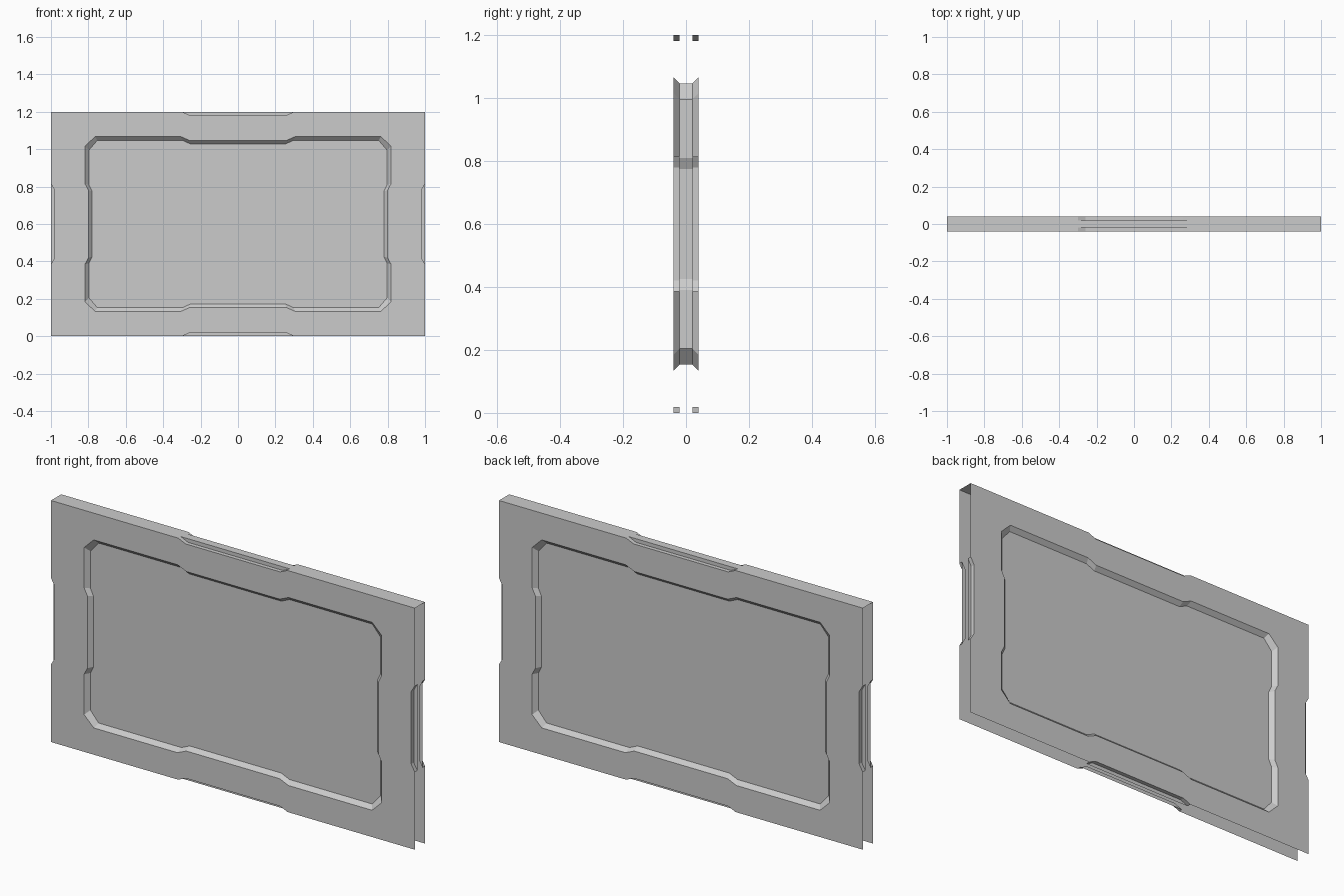
import bpy, bmesh

if "Cube" in bpy.data.objects:
    bpy.data.objects.remove(bpy.data.objects["Cube"])

CZ = 0.6            # centre height
FACE, MID = 0.04, 0.02   # half thickness of the panel and of the inner pane

# Quarter outlines (x, z from centre), ordered from the right side to the top
OUTER = [(0.98, 0.18), (1.0, 0.215), (1.0, 0.6), (0.30, 0.6), (0.26, 0.582)]
RIM = [(0.80, 0.18), (0.818, 0.215), (0.818, 0.415), (0.765, 0.467), (0.305, 0.467), (0.257, 0.446)]
PANE = [(0.78, 0.175), (0.797, 0.21), (0.797, 0.395), (0.752, 0.447), (0.297, 0.447), (0.252, 0.427)]


def full(q):
    """Mirror a quarter outline into a closed loop."""
    half = q + [(-x, z) for x, z in reversed(q)]
    return half + [(-x, -z) for x, z in half]


def ring(bm, pts, y):
    return [bm.verts.new((x, y, z + CZ)) for x, z in pts]


def bridge(bm, a, b):
    n = len(a)
    for i in range(n):
        j = (i + 1) % n
        bm.faces.new((a[i], a[j], b[j], b[i]))


def finish(bm, name):
    bmesh.ops.remove_doubles(bm, verts=bm.verts, dist=1e-5)
    bmesh.ops.recalc_face_normals(bm, faces=bm.faces)
    me = bpy.data.meshes.new(name)
    bm.to_mesh(me)
    bm.free()
    ob = bpy.data.objects.new(name, me)
    bpy.context.collection.objects.link(ob)
    return ob


# Frame: front and back plates, bevelled recess, edge notches, top strip
bm = bmesh.new()
for s in (-1, 1):
    outer, rim = ring(bm, full(OUTER), s * FACE), ring(bm, full(RIM), s * FACE)
    bridge(bm, rim, ring(bm, full(PANE), s * MID))
    edges = []
    for loop in (outer, rim):
        for i, v in enumerate(loop):
            w = loop[(i + 1) % len(loop)]
            edges.append(bm.edges.get((v, w)) or bm.edges.new((v, w)))
    bmesh.ops.triangle_fill(bm, edges=edges, use_beauty=True, normal=(0, s, 0))
    # Notches: floor, two slopes and the back wall, on all four sides
    n = len(outer)
    for start in (3, 8, 13, 18):
        near = [outer[(start + k) % n] for k in range(4)]
        deep = [bm.verts.new((v.co.x, s * MID, v.co.z)) for v in near]
        for k in range(3):
            bm.faces.new((near[k], near[k + 1], deep[k + 1], deep[k]))
        bm.faces.new(deep)
# Top strip, narrowed between the notches; sides and bottom stay open
for x0, x1, h in ((-1, -0.3, FACE), (-0.3, 0.3, MID), (0.3, 1, FACE)):
    bm.faces.new([bm.verts.new((x, y, 2 * CZ)) for x, y in
                  ((x0, -h), (x1, -h), (x1, h), (x0, h))])
finish(bm, "frame")

# Inner pane: closed slab between the two recesses
bm = bmesh.new()
front, back = ring(bm, full(PANE), -MID), ring(bm, full(PANE), MID)
bridge(bm, front, back)
bm.faces.new(front)
bm.faces.new(back)
finish(bm, "inner_pane")
